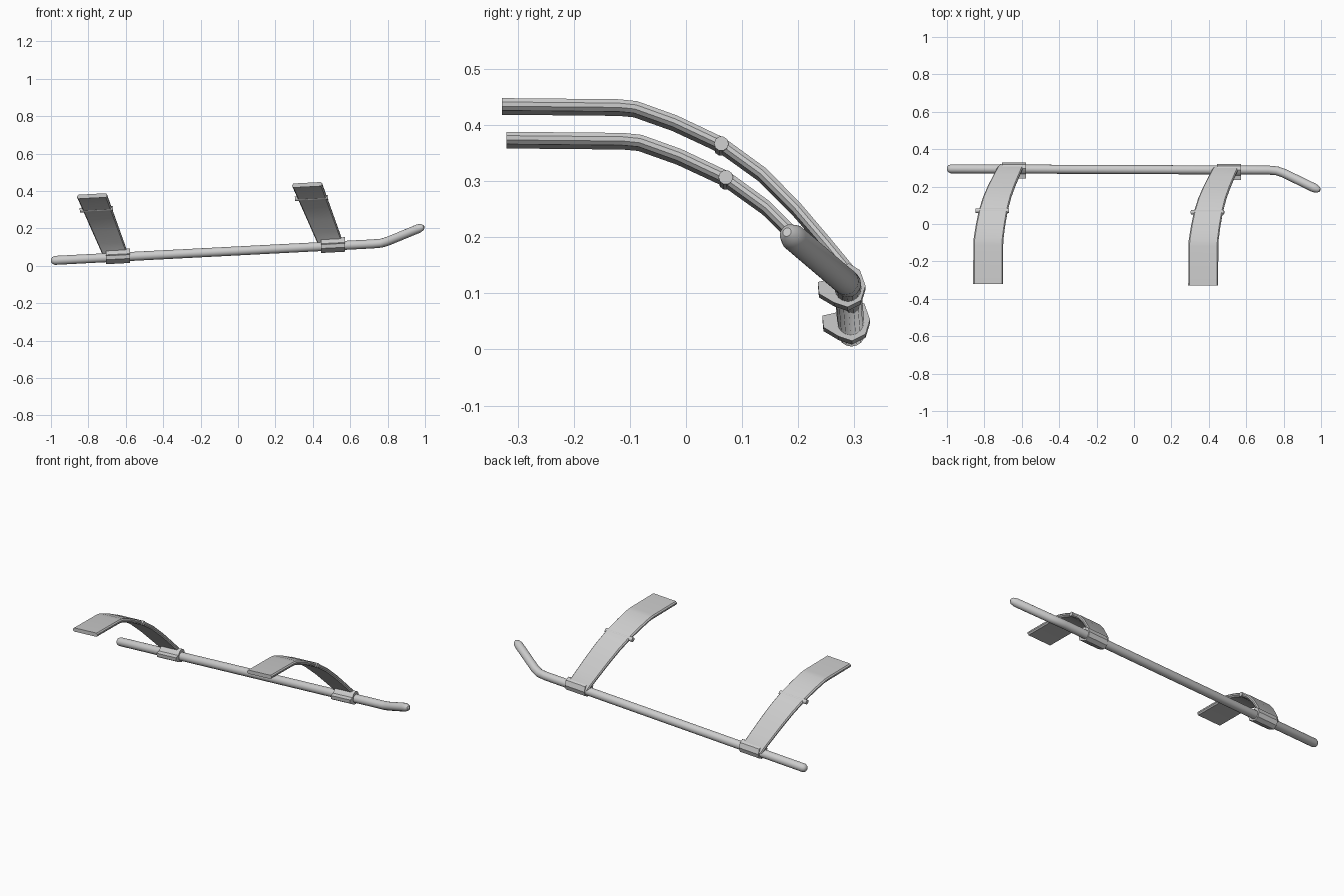
import bpy, bmesh, math
from mathutils import Vector

if "Cube" in bpy.data.objects:
    bpy.data.objects.remove(bpy.data.objects["Cube"])

grey = bpy.data.materials.new("light grey metal")
grey.diffuse_color = (0.6, 0.6, 0.6, 1)
grey.use_nodes = True
grey.node_tree.nodes["Principled BSDF"].inputs["Base Color"].default_value = grey.diffuse_color
SLOPE = 0.052      # the runner, clamps and struts share this tilt


def loft(name, rings, angle=40):
    """Skin equal-sized closed rings and cap both ends."""
    bm = bmesh.new()
    rows = [[bm.verts.new(p) for p in ring] for ring in rings]
    n = len(rows[0])
    for a, b in zip(rows, rows[1:]):
        for i in range(n):
            bm.faces.new((a[i], a[(i + 1) % n], b[(i + 1) % n], b[i]))
    bm.faces.new(rows[0][::-1])
    bm.faces.new(rows[-1])
    bmesh.ops.recalc_face_normals(bm, faces=bm.faces)
    mesh = bpy.data.meshes.new(name)
    bm.to_mesh(mesh)
    bm.free()
    mesh.materials.append(grey)
    ob = bpy.data.objects.new(name, mesh)
    bpy.context.collection.objects.link(ob)
    bpy.context.view_layer.objects.active = ob
    ob.select_set(True)
    bpy.ops.object.shade_smooth_by_angle(angle=math.radians(angle))
    ob.select_set(False)
    return ob


def tube(name, path, radii, sides):
    """Sweep a circle of varying radius along a path."""
    pts = [Vector(p) for p in path]
    rings = []
    for i, p in enumerate(pts):
        t = (pts[min(i + 1, len(pts) - 1)] - pts[max(i - 1, 0)]).normalized()
        u = t.cross(Vector((0, 0, 1))).normalized()
        v = u.cross(t)
        rings.append([p + radii[i] * (u * math.cos(a) + v * math.sin(a))
                      for a in (2 * math.pi * k / sides for k in range(sides))])
    return loft(name, rings)


# runner: long straight tube with an upturned nose and rounded ends
R = 0.024
tube("runner",
     [(-1.0, 0.295, 0.028), (-0.993, 0.295, 0.028), (-0.98, 0.295, 0.029),
      (0.72, 0.288, 0.117), (0.765, 0.284, 0.121), (0.80, 0.272, 0.131),
      (0.965, 0.192, 0.199), (0.985, 0.184, 0.206), (0.994, 0.180, 0.209)],
     [0.008, 0.018, R, R, R, R, R, 0.018, 0.008], 16)

# strut centre line (y, z) and clamp outline (y, z)
ARC = [(-0.328, 0.433), (-0.12, 0.431), (-0.09, 0.428), (-0.02, 0.403),
       (0.063, 0.364), (0.135, 0.312), (0.195, 0.252), (0.25, 0.188),
       (0.29, 0.14), (0.305, 0.112)]
CLAMP = [(0.29, 0.150), (0.310, 0.138), (0.320, 0.110), (0.312, 0.084),
         (0.288, 0.072), (0.264, 0.080), (0.237, 0.096), (0.235, 0.117),
         (0.258, 0.122), (0.270, 0.140)]


def strut_set(side, dx, dy, dz):
    # strut: flat rounded-edge blade that drifts sideways and narrows downward
    rings = []
    for i, (y, z) in enumerate(ARC):
        a, b = ARC[max(i - 1, 0)], ARC[min(i + 1, len(ARC) - 1)]
        ty, tz = b[0] - a[0], b[1] - a[1]
        length = math.hypot(ty, tz)
        ny, nz = -tz / length, ty / length
        drop = 0.433 - z
        x0, x1 = 0.29 + 0.44 * drop, 0.45 + 0.36 * drop
        mid, half = (x0 + x1) / 2, (x1 - x0) / 2
        h = 0.011 - 0.005 * drop
        ring = []
        for s, t in ((-1, -0.35), (-0.92, -1), (0.92, -1), (1, -0.35),
                     (1, 0.35), (0.92, 1), (-0.92, 1), (-1, 0.35)):
            ring.append((mid + s * half + dx, y + ny * t * h + dy,
                         z + nz * t * h + s * half * SLOPE + dz))
        rings.append(ring)
    loft(side + "_strut", rings, 30)

    # clamp: sleeve wrapped round the runner with a small rear lip
    loft(side + "_clamp",
         [[(x + dx, y + dy, z + (x - 0.51) * SLOPE + dz) for y, z in CLAMP]
          for x in (0.445, 0.572)], 30)

    # cross pin through the strut
    tube(side + "_pin",
         [(x + dx, 0.063 + dy, 0.362 + (x - 0.39) * SLOPE + dz)
          for x in (0.304, 0.482)], [0.013, 0.013], 10)


strut_set("front", 0, 0, 0)
strut_set("rear", -1.15, 0.008, -0.06)
